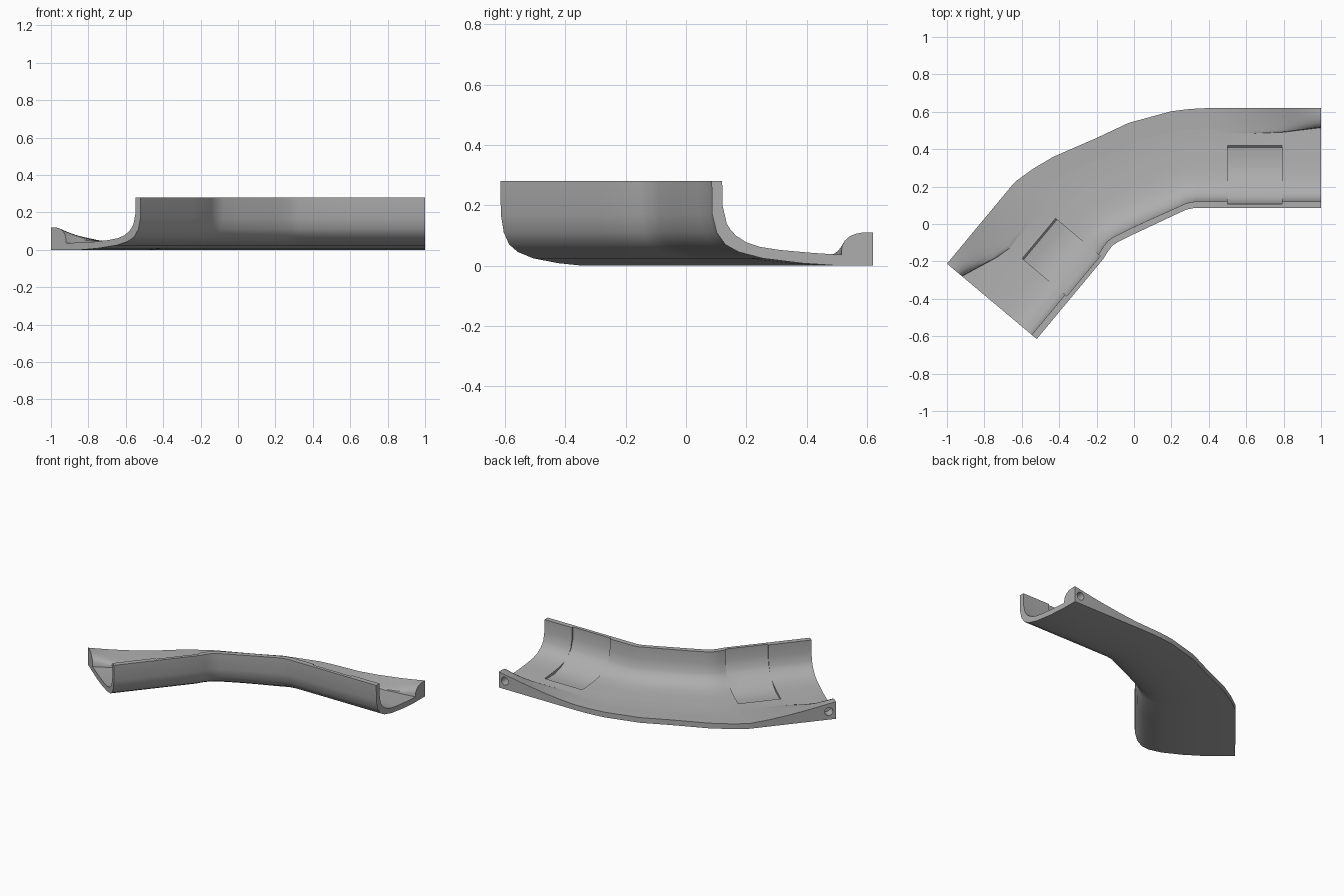
import bpy, bmesh
from math import pi
from mathutils import Vector

if "Cube" in bpy.data.objects:
    bpy.data.objects.remove(bpy.data.objects["Cube"])

grey = bpy.data.materials.new("light grey plastic")
grey.use_nodes = True
grey.diffuse_color = (0.42, 0.42, 0.42, 1)
grey.node_tree.nodes["Principled BSDF"].inputs["Base Color"].default_value = (0.42, 0.42, 0.42, 1)

# Underside: distance from the tall wall's outer face, height
OUTER = [(0, .28), (.002, .17), (.017, .11), (.045, .07), (.09, .045),
         (.17, .024), (.3, .008), (.42, 0)]
# Upper side: distance, height, pocket cut sideways, pocket cut downwards
INNER = [(.035, .28, .012, 0), (.036, .2, .012, 0), (.05, .14, .006, 0),
         (.062, .12, .003, 0), (.08, .1, 0, 0), (.115, .077, 0, 0),
         (.16, .062, 0, .012), (.225, .052, 0, .02), (.28, .047, 0, .016),
         (.325, .043, 0, .01), (.335, .042, 0, 0)]
# Rounded corner lug: fraction of its width, fraction of its height
LUG = [(0, 0), (.02, .4), (.1, .62), (.25, .82), (.45, .94), (.7, 1), (1, 1)]
FLOOR, ARM = .036, .58


def section(a, b, s, pocket, height, width, flare):
    """Closed cross-section from the wall foot a to the outer edge b."""
    a, b = Vector((*a, 0)), Vector((*b, 0))
    w, across = (b - a).length, (b - a).normalized()
    fade = max(0, 1 - s / ARM)
    rise = (height - FLOOR) * fade ** 1.5
    lug_w = min(width + flare * min(1, s / .25), w - .36)
    pts = list(OUTER) + [(w, 0)]
    blend = min(1, s / .3)
    for u, h in reversed(LUG):
        pts.append((w - lug_w * (1 - u), FLOOR + rise * (h * (1 - blend) + u ** 1.5 * blend)))
    for d, z, side, down in reversed(INNER):
        pts.append((d - side * pocket, z - down * pocket))
    return [a + across * d + Vector((0, 0, z)) for d, z in pts]


def arm(origin, far, inward, cut, height, width, flare):
    """Straight arm with a recessed pocket, listed from its end inwards."""
    origin, far, inward = Vector(origin), Vector(far), Vector(inward).normalized()
    lo, hi = cut
    stops = [(s, 0) for s in (0, .04, .08, .12, .16, .2) if s < lo]
    stops += [(lo, 0), (lo, 1), ((lo + hi) / 2, 1), (hi, 1), (hi, 0)]
    return [section(origin + inward * s, far + inward * s, s, p, height, width, flare)
            for s, p in stops]


LEFT_DIR = (-1, 0)
RIGHT_DIR = (.64, .77)
rows = arm((1, .085), (1, .62), LEFT_DIR, (.21, .5), .11, .105, .03)
# Bend between the two arms: wall foot and outer edge pairs
for a, b in [((.32, .085), (.4, .62)), ((.28, .077), (.3, .615)), ((.2, .04), (.2, .603)),
             ((.1, -.007), (-.03, .54)), ((0, -.054), (-.2, .46)),
             ((-.08, -.093), (-.43, .36)), ((-.115, -.115), (-.54, .295)),
             ((-.14, -.148), (-.63, .23))]:
    rows.append(section(a, b, 1, 0, .11, .11, 0))
rows += reversed(arm((-.52, -.615), (-1, -.212), RIGHT_DIR, (.28, .558), .12, .105, .1))

# Curved shell
bm = bmesh.new()
rings = [[bm.verts.new(p) for p in row] for row in rows]
n = len(rings[0])
for r, q in zip(rings, rings[1:]):
    for i in range(n):
        j = (i + 1) % n
        bm.faces.new((r[i], r[j], q[j], q[i]))
bm.faces.new(rings[0])
bm.faces.new(rings[-1])
bmesh.ops.remove_doubles(bm, verts=bm.verts, dist=1e-5)
bmesh.ops.recalc_face_normals(bm, faces=bm.faces)
mesh = bpy.data.meshes.new("curved_shell")
bm.to_mesh(mesh)
bm.free()
shell = bpy.data.objects.new("curved_shell", mesh)
bpy.context.collection.objects.link(shell)
mesh.materials.append(grey)


# Blind pin holes in the outer side of each lug
def pin_hole(name, corner, inward, across):
    pos = Vector(corner) + Vector(inward).normalized() * .045
    bpy.ops.mesh.primitive_cylinder_add(vertices=24, radius=.027, depth=.12,
                                        location=(pos.x, pos.y, .056))
    cutter = bpy.context.object
    cutter.name = name
    cutter.rotation_euler = (pi / 2, 0, Vector(across).to_3d().to_track_quat('Y', 'Z').to_euler().z)
    cutter.data.materials.append(grey)
    cutter.hide_render = True
    cutter.hide_set(True)
    mod = shell.modifiers.new(name, 'BOOLEAN')
    mod.operation = 'DIFFERENCE'
    mod.solver = 'EXACT'
    mod.object = cutter


pin_hole("left_pin_hole_cutter", (1, .62), LEFT_DIR, (0, 1))
pin_hole("right_pin_hole_cutter", (-1, -.212), RIGHT_DIR, (-.77, .64))

bpy.ops.object.select_all(action='DESELECT')
shell.select_set(True)
bpy.context.view_layer.objects.active = shell
for mod in list(shell.modifiers):
    bpy.ops.object.modifier_apply(modifier=mod.name)
for name in ("left_pin_hole_cutter", "right_pin_hole_cutter"):
    bpy.data.objects.remove(bpy.data.objects[name])
bpy.ops.object.shade_smooth_by_angle(angle=.6)
